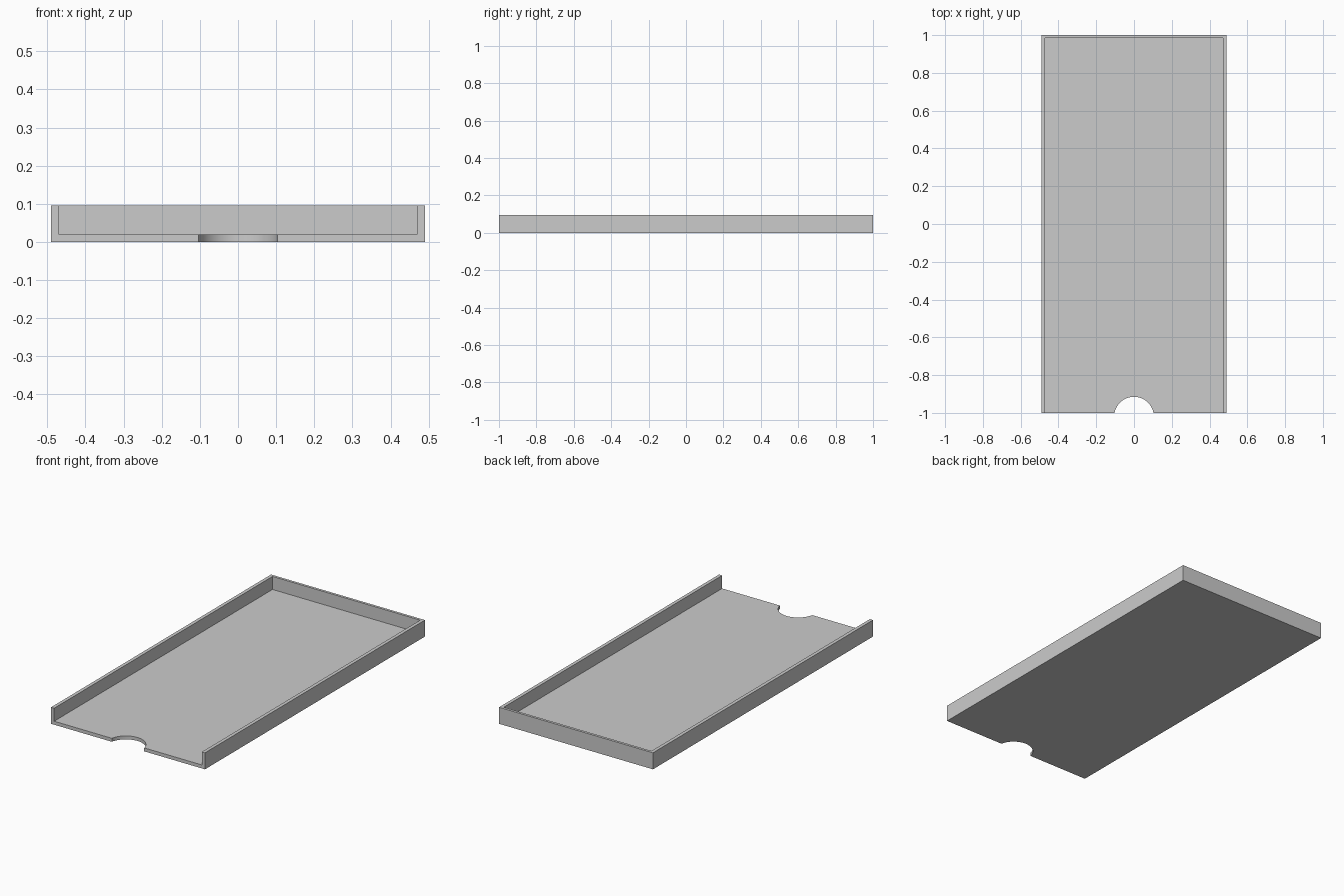
import bpy
import math

# Remove the default cube
old = bpy.data.objects.get("Cube")
if old:
    bpy.data.objects.remove(old, do_unlink=True)

HALF_W, HEIGHT, WALL, FLOOR = 0.49, 0.095, 0.02, 0.02
BACK_WALL = 0.015

grey = bpy.data.materials.new("plain_grey")
grey.use_nodes = True
colour = (0.6, 0.6, 0.6, 1)
grey.diffuse_color = colour
grey.node_tree.nodes["Principled BSDF"].inputs["Base Color"].default_value = colour


def box(name, low, high):
    bpy.ops.mesh.primitive_cube_add(size=1)
    ob = bpy.context.object
    ob.name = name
    ob.location = [(a + b) / 2 for a, b in zip(low, high)]
    ob.scale = [b - a for a, b in zip(low, high)]
    bpy.ops.object.transform_apply(location=True, rotation=False, scale=True)
    ob.data.materials.append(grey)
    return ob


def cut(target, cutter):
    cutter.hide_render = True
    mod = target.modifiers.new("cut", "BOOLEAN")
    mod.operation = "DIFFERENCE"
    mod.solver = "EXACT"
    mod.object = cutter
    bpy.context.view_layer.objects.active = target
    bpy.ops.object.modifier_apply(modifier=mod.name)
    bpy.data.objects.remove(cutter, do_unlink=True)


# Solid tray block
tray = box("tray", (-HALF_W, -1, 0), (HALF_W, 1, HEIGHT))

# Hollow, open at the top and the front
cut(tray, box("hollow_cutter", (-HALF_W + WALL, -1.2, FLOOR),
              (HALF_W - WALL, 1 - BACK_WALL, 0.3)))

# Rounded thumb notch in the front edge of the floor
bpy.ops.mesh.primitive_cylinder_add(vertices=96, radius=0.105, depth=0.4,
                                    location=(0, -1.02, 0))
notch = bpy.context.object
notch.name = "notch_cutter"
notch.data.materials.append(grey)
cut(tray, notch)

# Smooth the notch while keeping the tray edges sharp
bpy.ops.object.select_all(action="DESELECT")
tray.select_set(True)
bpy.context.view_layer.objects.active = tray
bpy.ops.object.shade_smooth_by_angle(angle=math.radians(30))
